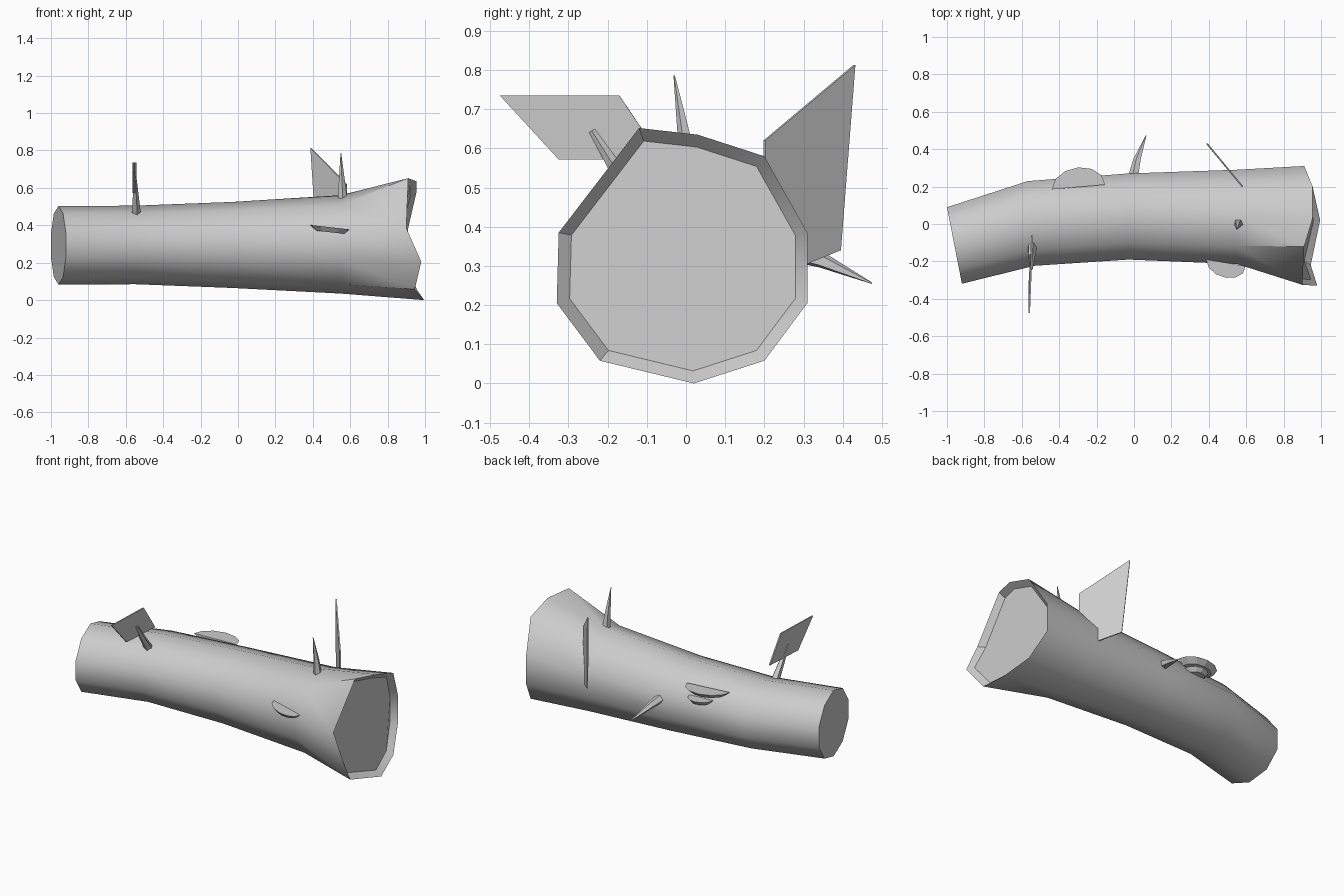
import bpy, bmesh, math
from mathutils import Vector

if "Cube" in bpy.data.objects:
    bpy.data.objects.remove(bpy.data.objects["Cube"])

SIDES = 10


def make(name, verts, faces, smooth=False):
    mesh = bpy.data.meshes.new(name)
    mesh.from_pydata([tuple(v) for v in verts], [], faces)
    bm = bmesh.new()
    bm.from_mesh(mesh)
    bmesh.ops.recalc_face_normals(bm, faces=bm.faces)
    bm.to_mesh(mesh)
    bm.free()
    ob = bpy.data.objects.new(name, mesh)
    bpy.context.collection.objects.link(ob)
    if smooth:
        bpy.ops.object.select_all(action='DESELECT')
        ob.select_set(True)
        bpy.context.view_layer.objects.active = ob
        bpy.ops.object.shade_smooth_by_angle(angle=math.radians(40))
    return ob


def loft(name, rings, smooth=False):
    """Skin a list of equal-sized rings and cap both ends."""
    n = len(rings[0])
    verts = [v for r in rings for v in r]
    faces = [list(range(n)), list(range((len(rings) - 1) * n, len(rings) * n))]
    for i in range(len(rings) - 1):
        for k in range(n):
            j = (k + 1) % n
            faces.append([i * n + k, i * n + j, (i + 1) * n + j, (i + 1) * n + k])
    return make(name, verts, faces, smooth)


# Hollow log: centre x, y, z, half width, half height, lean of the ring
stations = [(-0.96, -0.115, 0.293, 0.215, 0.21, 0.195),
            (-0.55, 0.003, 0.295, 0.238, 0.21, 0.08),
            (-0.03, 0.04, 0.295, 0.242, 0.23, 0.0),
            (0.55, 0.038, 0.298, 0.265, 0.263, 0.0)]
rings = []
for x, y, z, ry, rz, lean in stations:
    ring = []
    for k in range(SIDES):
        a = -math.pi / 2 + k * math.tau / SIDES
        dy = ry * math.cos(a)
        ring.append((x - lean * dy, y + dy, z + rz * math.sin(a)))
    rings.append(ring)

# Jagged broken rim and the recessed inner face
rim = [(0.995, 0.02, 0), (0.955, 0.2, 0.058), (0.91, 0.31, 0.205), (0.91, 0.31, 0.385),
       (0.955, 0.2, 0.58), (0.955, 0.03, 0.635), (0.91, -0.12, 0.652),
       (0.90, -0.325, 0.385), (0.98, -0.33, 0.205), (0.945, -0.22, 0.058)]
rings.append(rim)
rings.append([(x - 0.035, y * 0.9, 0.32 + (z - 0.32) * 0.9) for x, y, z in rim])
loft("log", rings, True)


# Twigs: tapered rods with a slight bend
def twig(name, base, mid, tip, r0, r1, r2):
    base, mid, tip = Vector(base), Vector(mid), Vector(tip)
    q = (tip - base).to_track_quat('Z', 'Y')
    out = []
    for c, r in ((base, r0), (mid, r1), (tip, r2)):
        out.append([c + q @ Vector((r * math.cos(a), r * math.sin(a), 0))
                    for a in [k * math.tau / 5 for k in range(5)]])
    return loft(name, out)


twig("top_twig", (0.56, 0.005, 0.53), (0.555, -0.005, 0.64), (0.55, -0.03, 0.786), 0.027, 0.017, 0.002)
twig("back_twig", (-0.005, 0.24, 0.345), (0.018, 0.345, 0.315), (0.065, 0.474, 0.256), 0.03, 0.021, 0.002)
twig("front_twig", (-0.545, -0.12, 0.46), (-0.548, -0.18, 0.55), (-0.55, -0.24, 0.645), 0.026, 0.018, 0.009)


# Leaves: thin four-cornered plates
def leaf(name, corners, thick=0.008):
    c = [Vector(p) for p in corners]
    n = (c[2] - c[0]).cross(c[3] - c[1]).normalized() * thick / 2
    return loft(name, [[p - n for p in c], [p + n for p in c]])


leaf("front_leaf", [(-0.56, -0.475, 0.735), (-0.548, -0.17, 0.735),
                    (-0.545, -0.06, 0.572), (-0.56, -0.325, 0.572)])
leaf("back_leaf", [(0.39, 0.43, 0.813), (0.58, 0.2, 0.62),
                   (0.58, 0.2, 0.262), (0.42, 0.393, 0.34)])


# Bracket fungi: half discs with a tapered underside
def fungus(name, left, right, reach, depth):
    left, right = Vector(left), Vector(right)
    mid, half = (left + right) / 2, (right - left) / 2
    arc = [math.pi * k / 6 for k in range(7)]

    def ring(s, dz):
        return [mid + half * math.cos(a) * s + Vector((0, reach * math.sin(a) * s, dz)) for a in arc]
    return loft(name, [ring(1, 0), ring(0.72, -depth)])


fungus("front_fungus", (0.385, -0.19, 0.402), (0.597, -0.225, 0.378), -0.08, 0.027)
fungus("back_fungus_large", (-0.44, 0.185, 0.465), (-0.155, 0.21, 0.46), 0.105, 0.03)
fungus("back_fungus_small", (-0.35, 0.225, 0.405), (-0.185, 0.23, 0.40), 0.07, 0.025)
